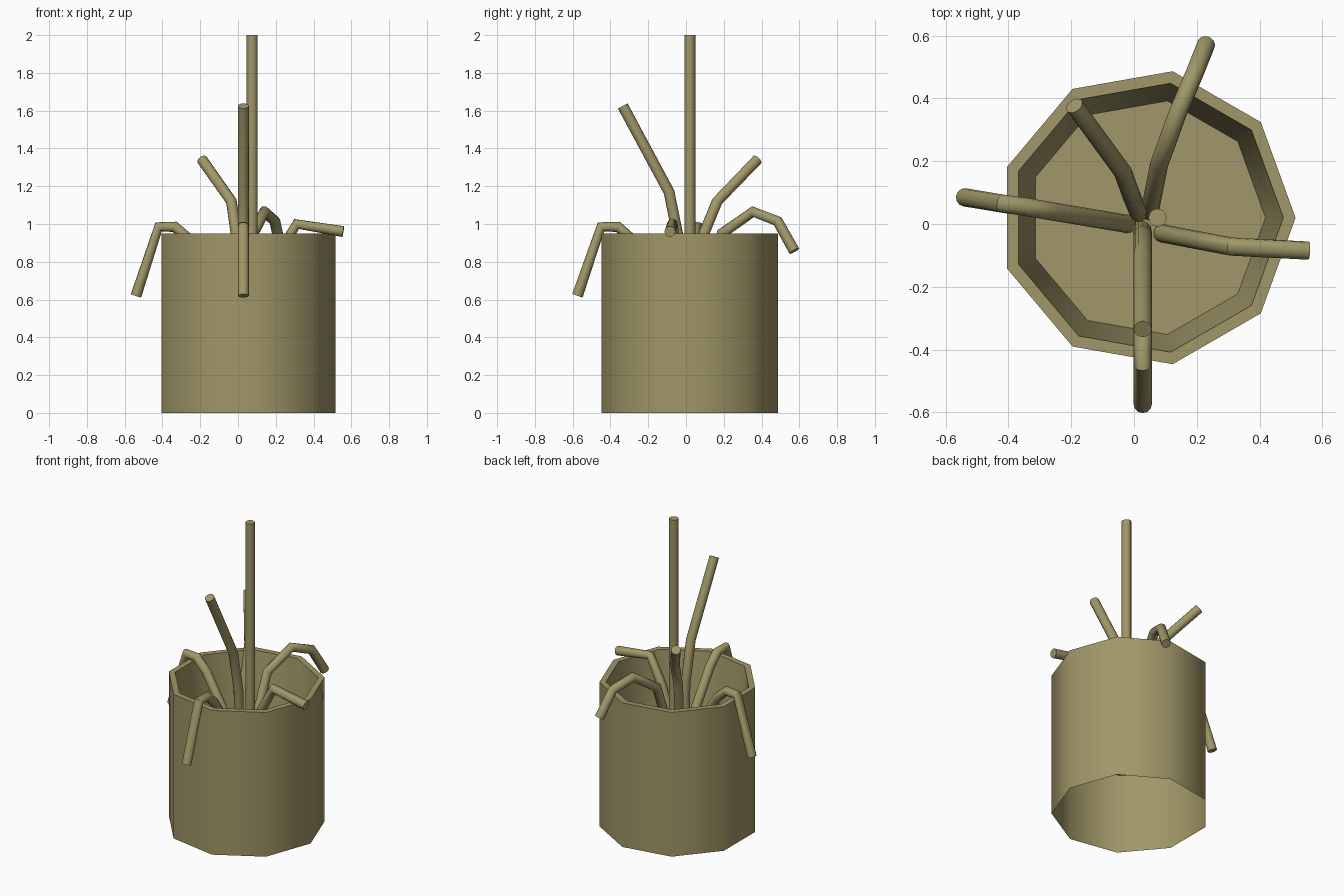
import bpy, bmesh, math

if "Cube" in bpy.data.objects:
    bpy.data.objects.remove(bpy.data.objects["Cube"])

mat = bpy.data.materials.new("dry_olive")
mat.diffuse_color = (0.352, 0.309, 0.138, 1)
mat.use_nodes = True
mat.node_tree.nodes["Principled BSDF"].inputs["Base Color"].default_value = mat.diffuse_color


def finish(obj):
    bpy.ops.object.select_all(action='DESELECT')
    obj.select_set(True)
    bpy.context.view_layer.objects.active = obj
    if obj.type == 'CURVE':
        bpy.ops.object.convert(target='MESH')
        obj = bpy.context.object
    obj.data.materials.clear()
    obj.data.materials.append(mat)
    bpy.ops.object.shade_smooth_by_angle(angle=math.radians(50))


def ring(bm, r, z):
    return [bm.verts.new((0.041 + r * math.cos(a), 0.02 + r * math.sin(a), z))
            for a in (math.tau * i / 9 for i in range(9))]


def add_mesh(name, profile, cap):
    # Nine-sided lathe along a radius/height profile, open unless capped
    bm = bmesh.new()
    rings = [ring(bm, r, z) for r, z in profile]
    for a, b in zip(rings, rings[1:]):
        for i in range(9):
            j = (i + 1) % 9
            bm.faces.new((a[i], a[j], b[j], b[i]))
    if cap:
        bm.faces.new(rings[-1])
    me = bpy.data.meshes.new(name)
    bm.to_mesh(me)
    bm.free()
    obj = bpy.data.objects.new(name, me)
    bpy.context.collection.objects.link(obj)
    finish(obj)


def stem(name, pts):
    # Round stalk bent along a polyline
    cu = bpy.data.curves.new(name, 'CURVE')
    cu.dimensions = '3D'
    cu.bevel_depth = 0.029
    cu.bevel_resolution = 4
    cu.use_fill_caps = True
    sp = cu.splines.new('POLY')
    sp.points.add(len(pts) - 1)
    for p, co in zip(sp.points, pts):
        p.co = (*co, 1)
    obj = bpy.data.objects.new(name, cu)
    bpy.context.collection.objects.link(obj)
    finish(obj)


# Pot: outer wall, lip, tapering inner wall and soil floor, open underneath
add_mesh("pot", [(0.474, 0), (0.474, 0.95), (0.435, 0.95), (0.378, 0.475)], True)

# Stems rising from the soil
S = 0.475
stem("tall_stem", [(0.075, 0.02, S), (0.075, 0.02, 2.0)])
stem("front_upright_stem", [(0.028, -0.02, S), (0.028, -0.035, 0.9),
                            (0.028, -0.09, 1.17), (0.028, -0.335, 1.625)])
stem("front_drooping_stem", [(0.028, -0.03, S), (0.028, -0.14, 0.70), (0.028, -0.29, 0.92),
                             (0.028, -0.36, 0.985), (0.028, -0.45, 0.985), (0.028, -0.575, 0.62)])
stem("left_drooping_stem", [(-0.02, 0.0, S), (-0.11, 0.015, 0.70), (-0.26, 0.04, 0.92),
                            (-0.335, 0.053, 0.985), (-0.42, 0.065, 0.985), (-0.54, 0.085, 0.62)])
stem("right_stem", [(0.09, -0.03, S), (0.21, -0.053, 0.83),
                    (0.31, -0.072, 1.0), (0.557, -0.085, 0.96)])
stem("back_right_stem", [(0.05, 0.04, S), (0.08, 0.19, 0.95), (0.14, 0.355, 1.065),
                         (0.195, 0.485, 1.015), (0.23, 0.573, 0.857)])
stem("back_left_stem", [(0.015, 0.035, S), (-0.01, 0.095, 0.95),
                        (-0.035, 0.165, 1.12), (-0.19, 0.377, 1.34)])
